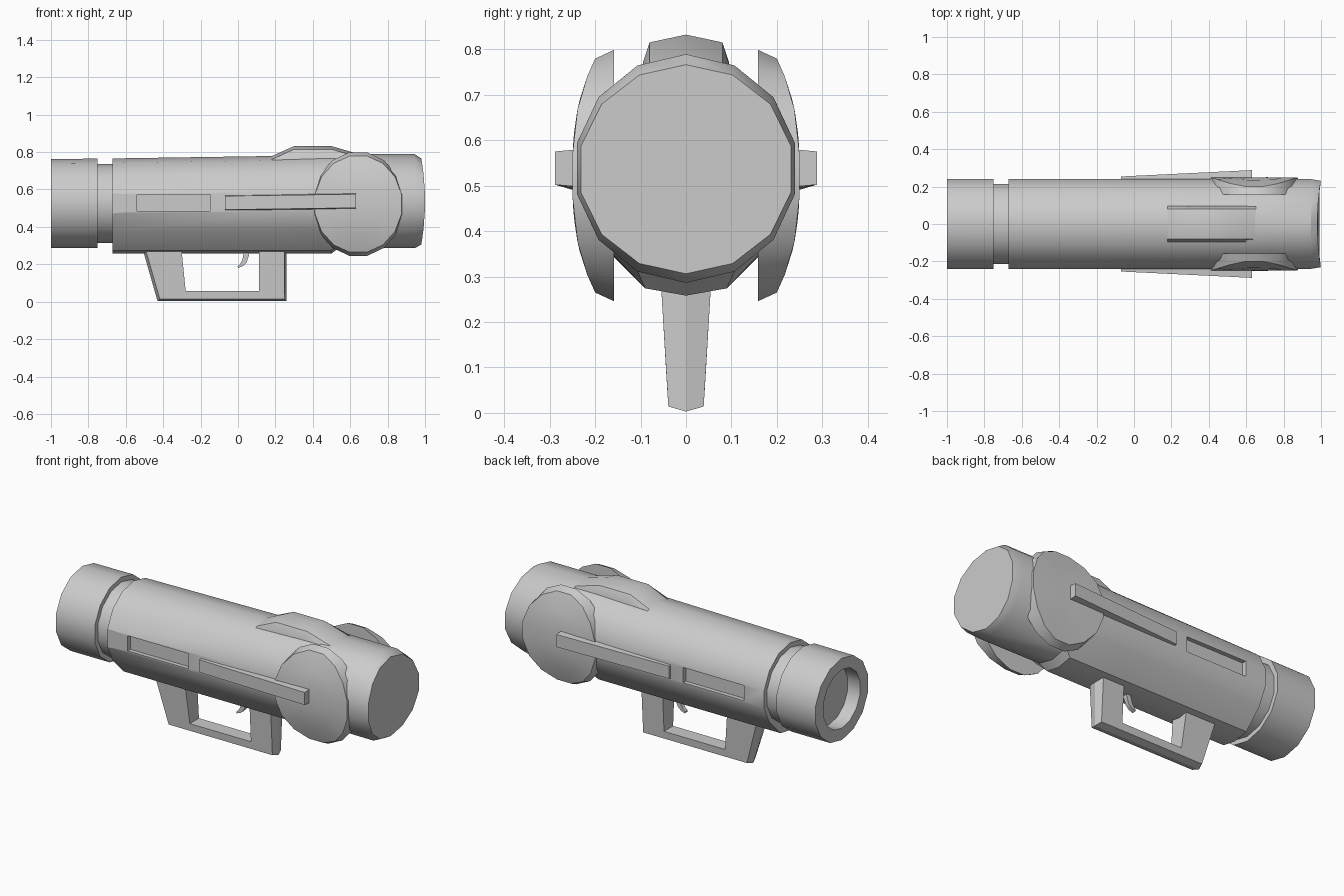
import bpy, bmesh, math

if "Cube" in bpy.data.objects:
    bpy.data.objects.remove(bpy.data.objects["Cube"])

N = 14


def make(name, verts, faces, angle=30):
    me = bpy.data.meshes.new(name)
    me.from_pydata(verts, [], faces)
    bm = bmesh.new()
    bm.from_mesh(me)
    bmesh.ops.recalc_face_normals(bm, faces=bm.faces)
    bm.to_mesh(me)
    bm.free()
    ob = bpy.data.objects.new(name, me)
    bpy.context.collection.objects.link(ob)
    bpy.ops.object.select_all(action='DESELECT')
    bpy.context.view_layer.objects.active = ob
    ob.select_set(True)
    if angle:
        bpy.ops.object.shade_smooth_by_angle(angle=math.radians(angle))
    return ob


def loft(name, rings, closed=False, angle=30):
    """Bridge equal-length rings; cap both ends, or join last to first."""
    n = len(rings[0])
    verts = [v for r in rings for v in r]
    m = len(rings)
    faces = []
    for k in range(m if closed else m - 1):
        a, b = k * n, ((k + 1) % m) * n
        faces += [(a + i, a + (i + 1) % n, b + (i + 1) % n, b + i) for i in range(n)]
    if not closed:
        faces += [tuple(range(n)), tuple(range((m - 1) * n, m * n))]
    return make(name, verts, faces, angle)


def mirror_y(ob):
    mod = ob.modifiers.new("Mirror", 'MIRROR')
    mod.use_axis = (False, True, False)
    mod.use_mirror_merge = False


def ring(x, ry, top, bottom, keel=False, bulge=0):
    cz, rz = (top + bottom) / 2, (top - bottom) / 2
    pts = []
    for i in range(N):
        a = 2 * math.pi * i / N
        y, z = ry * math.sin(a), cz + rz * math.cos(a)
        if keel and i == 7:
            z = 0.258
        elif keel and i in (6, 8):
            y, z = y * 0.84, 0.274
        pts.append((x - bulge * math.cos(a) ** 2, y, z))
    return pts


# tube: hollow rear end, groove, keeled main body, bevelled nose
tube = loft("launch_tube", [
    ring(-0.92, 0.172, 0.697, 0.357),
    ring(-1.0, 0.172, 0.697, 0.357),
    ring(-1.0, 0.246, 0.763, 0.288),
    ring(-0.75, 0.246, 0.765, 0.288),
    ring(-0.75, 0.219, 0.737, 0.315),
    ring(-0.67, 0.219, 0.737, 0.315),
    ring(-0.67, 0.246, 0.766, 0.285, True),
    ring(0.18, 0.246, 0.779, 0.287, True),
    ring(0.50, 0.246, 0.789, 0.288, True),
    ring(0.54, 0.246, 0.789, 0.288),
    ring(0.945, 0.246, 0.789, 0.286),
    ring(1.0, 0.237, 0.766, 0.306, bulge=0.02)])


def box(name, x0, x1, y0, y1, z0, z1):
    return loft(name, [[(x, y0, z0), (x, y1, z0), (x, y1, z1), (x, y0, z1)]
                       for x in (x0, x1)], angle=0)


# shallow slots cut into both sides
for s in (-1, 1):
    cutter = box("slot_cutter", -0.54, -0.15, s * 0.215, s * 0.3, 0.485, 0.573)
    cutter.hide_render = True
    cutter.hide_set(True)
    mod = tube.modifiers.new("Slot", 'BOOLEAN')
    mod.object = cutter
    mod.solver = 'EXACT'


# side discs wrapped round the tube
def disc_ring(scale, inner):
    pts = []
    for i in range(16):
        a = 2 * math.pi * (i + 0.5) / 16
        dz = 0.282 * scale * math.sin(a)
        y = inner if inner else 0.25 - 0.05 * (abs(dz) / 0.257) ** 2.6
        pts.append((0.643 + 0.247 * min(scale * 1.03, 1) * math.cos(a), y, 0.522 + dz))
    return pts


disc = loft("side_disc", [disc_ring(1, 0.158), disc_ring(0.93, 0),
                          disc_ring(0.6, 0), disc_ring(0.25, 0)])
mirror_y(disc)

# tapered side rails
rail = loft("side_rail", [
    [(x, 0.2, z0 - 0.008), (x, y, z0), (x, y, z1), (x, 0.2, z1 + 0.008)]
    for x, y, z0, z1 in ((-0.07, 0.254, 0.492, 0.565), (0.63, 0.288, 0.502, 0.575))], angle=0)
mirror_y(rail)

# raised sight hump on top
hump = loft("top_hump", [
    [(x, -0.098, 0.72), (x, -0.095, min(z - 0.02, 0.77)), (x, -0.08, z - 0.017), (x, 0, z),
     (x, 0.08, z - 0.017), (x, 0.095, min(z - 0.02, 0.77)), (x, 0.098, 0.72)]
    for x, z in ((0.18, 0.778), (0.30, 0.832), (0.50, 0.832), (0.66, 0.785))])

# grip frame: U-shaped profile with ridged outer edge
outer = [(-0.515, 0.30), (-0.43, 0.003), (0.26, 0.003), (0.26, 0.30)]
edge = [(-0.50, 0.30), (-0.418, 0.014), (0.248, 0.014), (0.248, 0.30)]
hole = [(0.112, 0.30), (0.112, 0.057), (-0.28, 0.057), (-0.304, 0.30)]


def half_width(z):
    return 0.038 + 0.018 * min(1, z / 0.28)


grip_layers = []
for s in (-1, 0, 1):
    pts = (edge if s else outer) + hole
    grip_layers.append([(x, s * half_width(z), z) for x, z in pts])
n = 8
verts = [v for layer in grip_layers for v in layer]
faces = [(k * n + i, k * n + (i + 1) % n, (k + 1) * n + (i + 1) % n, (k + 1) * n + i)
         for k in (0, 1) for i in range(n)]
for o in (0, 2 * n):
    faces += [(o, o + 1, o + 6, o + 7), (o + 1, o + 2, o + 5, o + 6), (o + 2, o + 3, o + 4, o + 5)]
make("grip_frame", verts, faces, 0)

# curved trigger
trigger = [((0.024, 0.062), 0.29), ((0.030, 0.058), 0.245), ((0.022, 0.046), 0.21),
           ((0.010, 0.026), 0.19), ((-0.002, 0.0), 0.18)]
loft("trigger", [[(x0, -0.012, z + 0.01), (x1, -0.012, z), (x1, 0.012, z), (x0, 0.012, z + 0.01)]
                 for (x0, x1), z in trigger])
